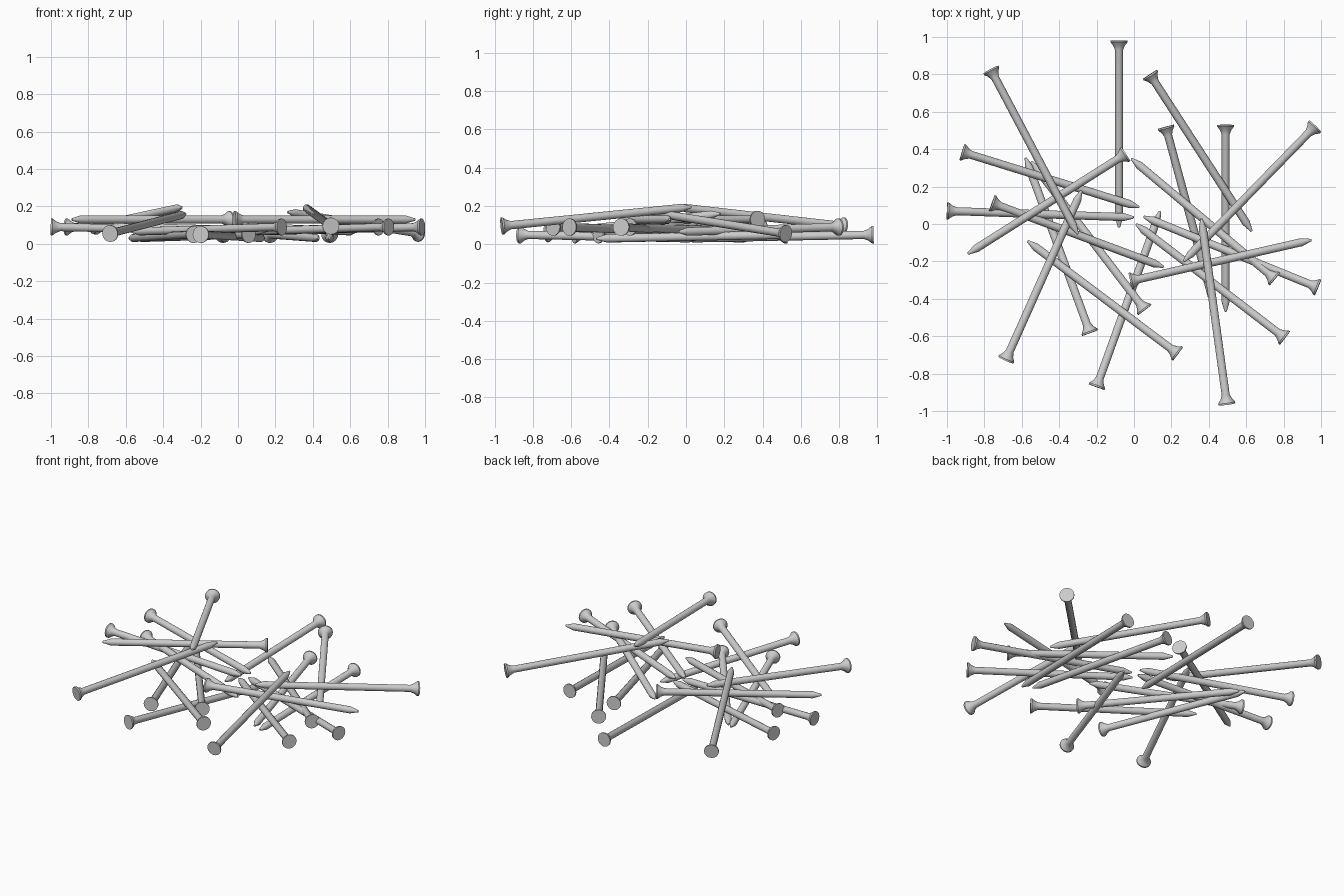
import bpy, bmesh, math
from mathutils import Vector

SIDES = 24
# radius, distance from head face: flat head, flare, shank, tapered tip
PROFILE = [(0.0, 0.0), (0.045, 0.0), (0.045, 0.009), (0.031, 0.027), (0.0215, 0.050),
           (0.0215, 0.945), (0.006, 0.998), (0.0, 1.0)]

# head centre x, y, z and tip x, y, z of every nail
NAILS = [
    # bottom layer
    (-0.08, 0.98, 0.05, -0.08, -0.02, 0.03),
    (0.49, 0.53, 0.05, 0.49, -0.47, 0.03),
    (0.17, 0.52, 0.05, 0.43, -0.44, 0.03),
    (0.968, 0.522, 0.055, 0.265, -0.20, 0.17),
    (-0.235, -0.583, 0.05, -0.58, 0.355, 0.03),
    (-0.685, -0.727, 0.055, -0.28, 0.18, 0.16),
    (0.058, -0.46, 0.05, -0.55, 0.335, 0.03),
    (-0.20, -0.872, 0.05, 0.14, 0.07, 0.03),
    # middle layer
    (-0.765, 0.825, 0.095, -0.30, -0.055, 0.195),
    (0.085, 0.80, 0.09, 0.63, -0.04, 0.065),
    (-0.92, 0.385, 0.09, 0.03, 0.09, 0.07),
    (-1.0, 0.07, 0.09, 0.0, 0.035, 0.07),
    (-0.76, 0.112, 0.095, 0.16, -0.23, 0.07),
    (0.235, -0.695, 0.09, -0.57, -0.09, 0.065),
    (0.807, -0.61, 0.09, 0.01, 0.0, 0.065),
    (0.984, -0.34, 0.09, 0.05, 0.04, 0.065),
    (0.754, -0.294, 0.09, -0.015, 0.35, 0.065),
    (0.497, -0.963, 0.095, 0.36, 0.03, 0.195),
    # top layer
    (-0.043, 0.375, 0.13, -0.89, -0.16, 0.13),
    (-0.02, -0.305, 0.13, 0.95, -0.085, 0.13),
]


def nail_mesh():
    """Lathe the nail profile around z, head at the origin."""
    bm = bmesh.new()
    verts = [bm.verts.new((r, 0, z)) for r, z in PROFILE]
    edges = [bm.edges.new(pair) for pair in zip(verts, verts[1:])]
    bmesh.ops.spin(bm, geom=verts + edges, cent=(0, 0, 0), axis=(0, 0, 1),
                   angle=math.tau, steps=SIDES)
    bmesh.ops.remove_doubles(bm, verts=bm.verts, dist=0.0005)
    bmesh.ops.recalc_face_normals(bm, faces=bm.faces)
    mesh = bpy.data.meshes.new("nail")
    bm.to_mesh(mesh)
    bm.free()
    return mesh


# Scattered pile of nails sharing one mesh shape
base = nail_mesh()
for i, n in enumerate(NAILS, 1):
    head, tip = Vector(n[:3]), Vector(n[3:])
    d = tip - head
    ob = bpy.data.objects.new(f"nail_{i:02d}", base.copy())
    bpy.context.collection.objects.link(ob)
    ob.location = head
    ob.rotation_euler = d.to_track_quat('Z', 'Y').to_euler()
    ob.scale = (1, 1, d.length)
    ob.select_set(True)
    bpy.context.view_layer.objects.active = ob

bpy.ops.object.shade_smooth_by_angle(angle=math.radians(35))
